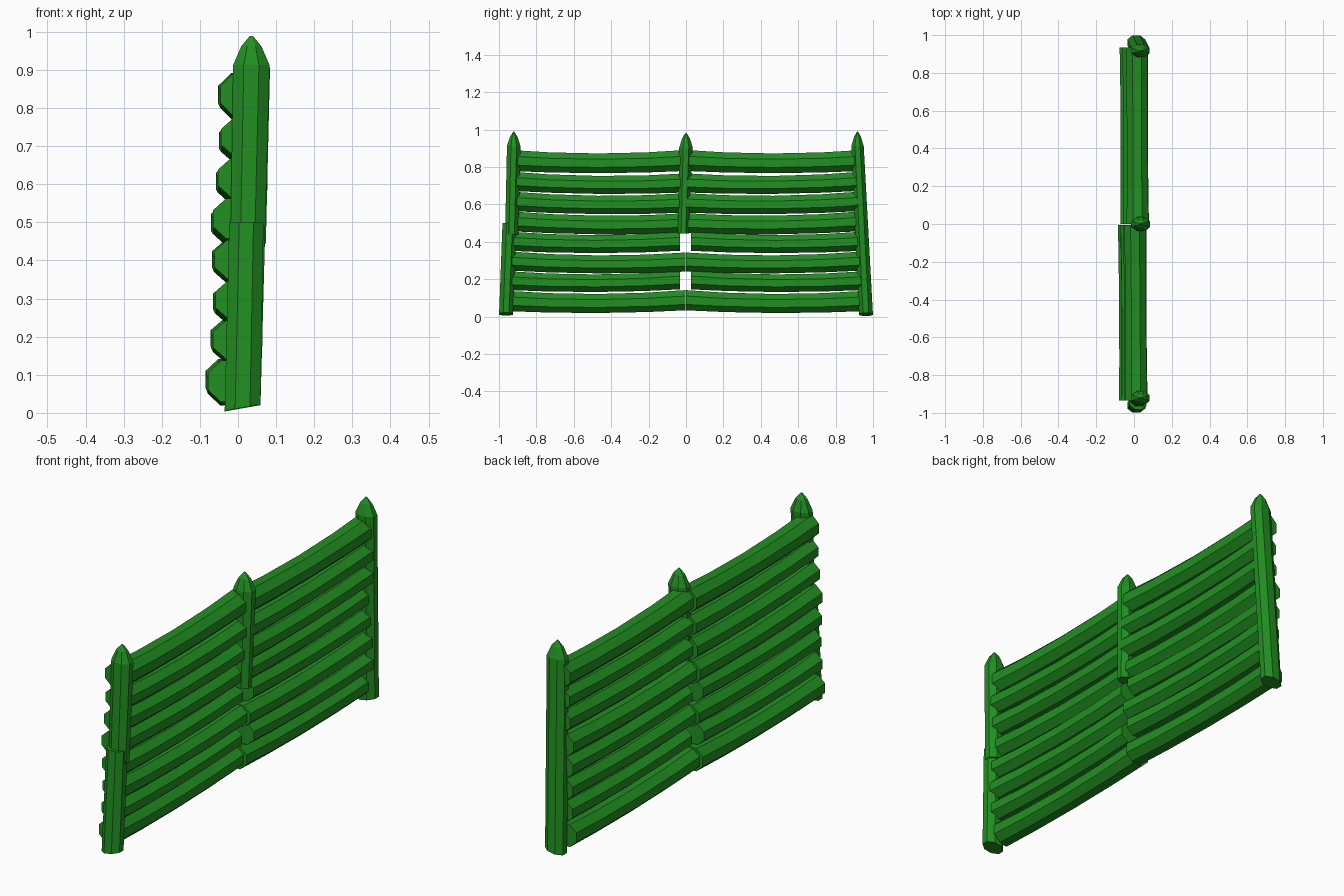
import bpy, bmesh, math
from mathutils import Vector

if "Cube" in bpy.data.objects:
    bpy.data.objects.remove(bpy.data.objects["Cube"])

green = bpy.data.materials.new("forest_green")
green.diffuse_color = (0.016, 0.275, 0.016, 1)
green.use_nodes = True
green.node_tree.nodes["Principled BSDF"].inputs["Base Color"].default_value = green.diffuse_color


def loft(name, rings):
    """Skin a list of equal-sized point rings and cap both ends."""
    bm = bmesh.new()
    loops = [[bm.verts.new(p) for p in ring] for ring in rings]
    n = len(loops[0])
    for a, b in zip(loops, loops[1:]):
        for i in range(n):
            j = (i + 1) % n
            bm.faces.new((a[i], a[j], b[j], b[i]))
    bm.faces.new(loops[0])
    bm.faces.new(loops[-1])
    bmesh.ops.recalc_face_normals(bm, faces=bm.faces)
    me = bpy.data.meshes.new(name)
    bm.to_mesh(me)
    bm.free()
    me.materials.append(green)
    ob = bpy.data.objects.new(name, me)
    bpy.context.collection.objects.link(ob)


def log(name, y0, y1, x0, x1, z0, z1, rx, rz, sag):
    """Eight-sided horizontal log that sags in the middle."""
    rings = []
    for t in (0, 0.22, 0.5, 0.78, 1):
        bow = 4 * t * (1 - t)
        cx, cz = x0 + (x1 - x0) * t, z0 + (z1 - z0) * t - sag * bow
        k = (1 - 0.06 * bow) / math.cos(math.pi / 8)
        rings.append([Vector((cx + rx * k * math.cos(a), y0 + (y1 - y0) * t,
                              cz + rz * k * math.sin(a)))
                      for a in [math.pi / 8 + i * math.pi / 4 for i in range(8)]])
    loft(name, rings)


def post(name, bottom, top, r0, r1, pointed=True, slant=0.0):
    """Eight-sided leaning stake; r0 and r1 are (x, y) radii."""
    b, t = Vector(bottom), Vector(top)
    steps = [(b, r0, 1), (t, r1, 1)]
    if pointed:
        steps += [(t + Vector((0, 0, 0.05)), r1, 0.55),
                  (t + Vector((0, 0, 0.077)), r1, 0.08)]
    rings = []
    for n, (c, r, k) in enumerate(steps):
        ring = []
        for i in range(8):
            a = math.pi / 8 + i * math.pi / 4
            dz = slant * math.cos(a) if n == 0 else 0
            ring.append(c + Vector((r[0] * k * math.cos(a) * 1.06,
                                    r[1] * k * math.sin(a) * 1.06, dz)))
        rings.append(ring)
    loft(name, rings)


# Horizontal logs: (end height, middle height, leftmost x, half height)
rows = [
    (0.835, 0.835, -0.052, 0.056), (0.724, 0.715, -0.050, 0.051),
    (0.617, 0.608, -0.058, 0.052), (0.510, 0.500, -0.071, 0.053),
    (0.403, 0.403, -0.068, 0.051), (0.297, 0.292, -0.065, 0.051),
    (0.192, 0.196, -0.072, 0.050), (0.083, 0.088, -0.085, 0.054),
]
for i, (z_end, z_mid, left, rz) in enumerate(rows):
    cx = left + 0.058
    gap = 0.032 if i in (4, 6) else 0.004
    shift = 0.02 if i in (2, 6) else 0.013
    log(f"log_near_{i + 1}", -0.935, -gap, cx + 0.006, cx,
        z_end, z_mid, 0.058, rz, 0.015)
    log(f"log_far_{i + 1}", gap - 0.004, 0.935, cx + shift, cx + shift - 0.004,
        z_mid, z_end, 0.058, rz, 0.015)

# End posts: the near one is made of two overlapping pieces
post("near_post_lower", (0.012, -0.962, 0.014), (0.022, -0.943, 0.50),
     (0.048, 0.038), (0.046, 0.039), pointed=False, slant=0.009)
post("near_post_upper", (0.025, -0.932, 0.44), (0.035, -0.921, 0.912),
     (0.046, 0.036), (0.049, 0.037))
post("far_post", (0.012, 0.962, 0.012), (0.035, 0.917, 0.912),
     (0.048, 0.038), (0.049, 0.034), slant=0.009)

# Short hanging middle post
post("middle_post", (0.028, -0.014, 0.445), (0.036, 0.000, 0.905),
     (0.046, 0.030), (0.049, 0.037))
